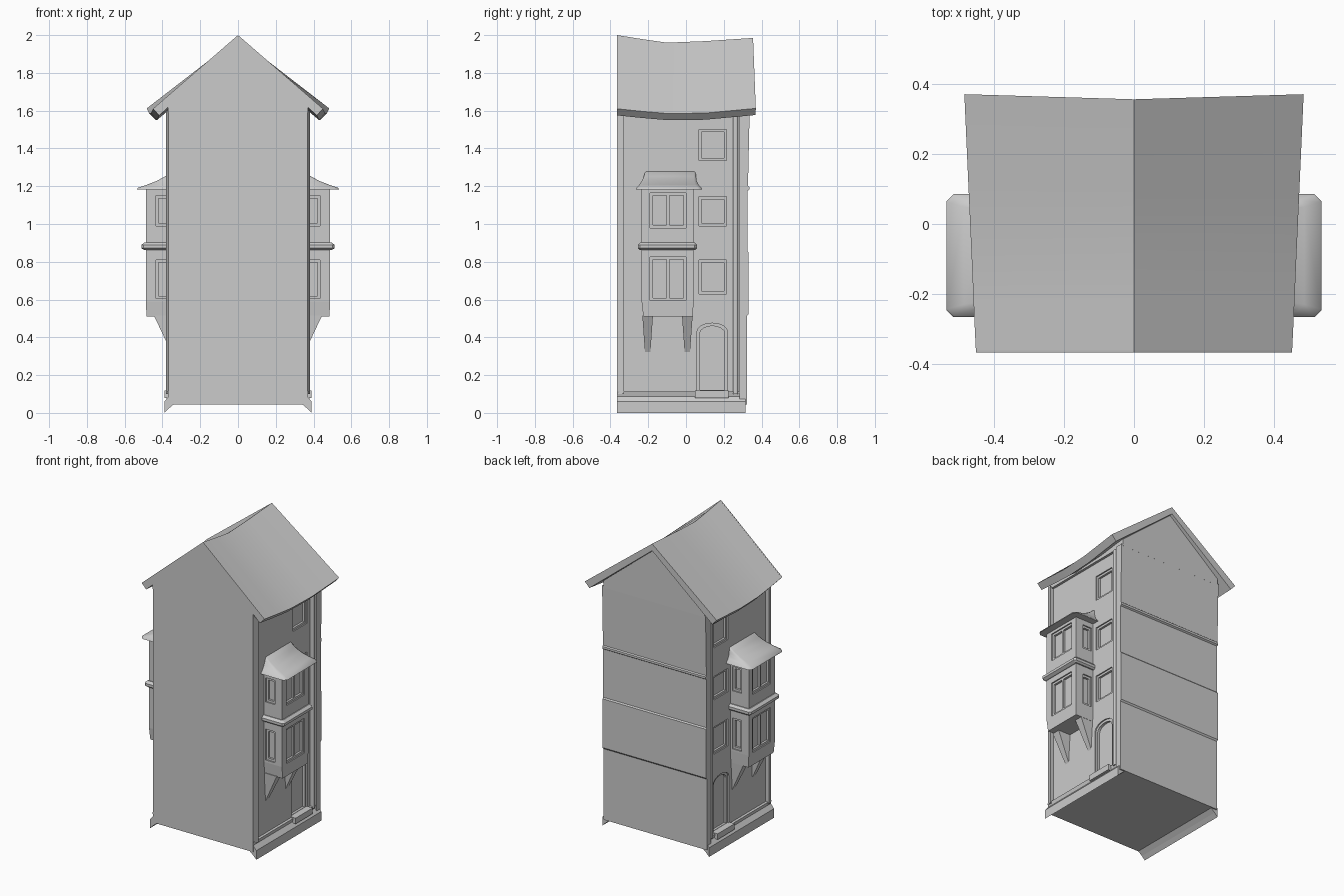
import bpy, bmesh, math

if "Cube" in bpy.data.objects:
    bpy.data.objects.remove(bpy.data.objects["Cube"])

plaster = bpy.data.materials.new("plain_grey")
plaster.use_nodes = True
plaster.diffuse_color = (0.6, 0.6, 0.6, 1)
plaster.node_tree.nodes["Principled BSDF"].inputs["Base Color"].default_value = (0.6, 0.6, 0.6, 1)


def loft(bm, rings):
    """Skin a closed solid through rings with equal point counts."""
    rows = [[bm.verts.new(p) for p in ring] for ring in rings]
    n = len(rows[0])
    for a, b in zip(rows, rows[1:]):
        for i in range(n):
            j = (i + 1) % n
            bm.faces.new((a[i], a[j], b[j], b[i]))
    bm.faces.new(rows[0][::-1])
    bm.faces.new(rows[-1])


def prism(bm, pts, axis, a, b):
    """Extrude a 2D profile along x (points y,z), y (points x,z) or z (points x,y)."""
    put = {"x": lambda p, d: (d, p[0], p[1]), "y": lambda p, d: (p[0], d, p[1]),
           "z": lambda p, d: (p[0], p[1], d)}[axis]
    loft(bm, [[put(p, d) for p in pts] for d in (a, b)])


def rect(u0, u1, v0, v1):
    return [(u0, v0), (u1, v0), (u1, v1), (u0, v1)]


def arch(u0, u1, v0, spring, rise):
    mid, half = (u0 + u1) / 2, (u1 - u0) / 2
    curve = [(mid + half * math.cos(t * math.pi / 8), spring + rise * math.sin(t * math.pi / 8))
             for t in range(9)]
    return [(u0, v0), (u1, v0)] + curve


def finish(name, bm, mirror=True, smooth=0):
    bmesh.ops.recalc_face_normals(bm, faces=bm.faces)
    me = bpy.data.meshes.new(name)
    bm.to_mesh(me)
    bm.free()
    me.materials.append(plaster)
    ob = bpy.data.objects.new(name, me)
    bpy.context.scene.collection.objects.link(ob)
    if smooth:
        for other in bpy.context.selected_objects:
            other.select_set(False)
        ob.select_set(True)
        bpy.context.view_layer.objects.active = ob
        bpy.ops.object.shade_smooth_by_angle(angle=math.radians(smooth))
    if mirror:
        mod = ob.modifiers.new("Mirror", "MIRROR")
        mod.use_mirror_merge = False
    return ob


WALL, BAY = 0.354, 0.488

# Window and door recesses: a shallow frame step and deeper panes
frames, panes = bmesh.new(), bmesh.new()


def opening(axis, face, inward, u0, u1, v0, v1, split=1, border=0.014):
    prism(frames, rect(u0, u1, v0, v1), axis, face - inward * 0.03, face + inward * 0.008)
    wide = (u1 - u0 - border * (split + 1)) / split
    for i in range(split):
        a = u0 + border + i * (wide + border)
        prism(panes, rect(a, a + wide, v0 + border, v1 - border), axis,
              face - inward * 0.03, face + inward * 0.022)


for v0, v1 in ((0.63, 0.81), (0.99, 1.145), (1.335, 1.5)):
    opening("x", WALL, -1, 0.068, 0.215, v0, v1)
for v0, v1 in ((0.595, 0.825), (0.98, 1.165)):
    opening("x", BAY, -1, -0.19, 0.0, v0, v1, split=2)
    for face, inward in ((-0.235, 1), (0.04, -1)):
        opening("y", face, inward, 0.367, 0.435, v0 + 0.01, v1 - 0.015)
prism(frames, arch(0.058, 0.22, 0.11, 0.43, 0.045), "x", WALL - 0.008, 0.41)
prism(panes, arch(0.073, 0.205, 0.12, 0.42, 0.04), "x", WALL - 0.024, 0.41)

cutters = [finish("frame_cutter", frames), finish("pane_cutter", panes)]
for c in cutters:
    c.hide_render = True
    c.hide_viewport = True
    c.display_type = "WIRE"


def carve(ob):
    for c in cutters:
        mod = ob.modifiers.new(c.name, "BOOLEAN")
        mod.operation = "DIFFERENCE"
        mod.solver = "EXACT"
        mod.object = c


# House body
bm = bmesh.new()
prism(bm, rect(-0.364, 0.3, 0.045, 1.6), "x", -WALL, WALL)
carve(finish("house_body", bm, mirror=False))

# Stepped back wall, wider than the body so that it forms the rear corners
bm = bmesh.new()
steps = [(0.324, 0.045), (0.324, 0.515), (0.332, 0.525), (0.332, 0.848), (0.325, 0.856),
         (0.325, 1.175), (0.335, 1.182), (0.335, 1.196), (0.328, 1.202), (0.337, 1.6)]
prism(bm, [(0.282, 1.6), (0.282, 0.045)] + steps, "x", -0.379, 0.379)
finish("back_wall", bm, mirror=False)

# Gable filling the space below the roof
bm = bmesh.new()
loft(bm, [[(-0.37, y, 1.59), (0.37, y, 1.59), (0.37, y, side), (0, y, peak), (-0.37, y, side)]
          for y, side, peak in ((-0.364, 1.63, 1.95), (-0.1, 1.597, 1.912), (0.337, 1.635, 1.936))])
finish("gable", bm, mirror=False)

# Flat facade that covers the roof ends at the front
bm = bmesh.new()
half = [(0.368, 0.045), (0.368, 1.62), (0.417, 1.575), (0.45, 1.61)]
prism(bm, half + [(0, 2.0)] + [(-x, z) for x, z in reversed(half)], "y", -0.366, -0.36)
finish("front_facade", bm, mirror=False)

# Sagging roof slab
bm = bmesh.new()
rings = []
for y, ridge, eave, ex in ((-0.365, 2.0, 1.61, 0.45), (-0.24, 1.98, 1.597, 0.456),
                           (-0.1, 1.96, 1.585, 0.462), (0.1, 1.968, 1.587, 0.471),
                           (0.355, 1.985, 1.612, 0.483)):
    sect = [(-ex, eave), (0, ridge), (ex, eave),
            (ex - 0.033, eave - 0.035), (0, ridge - 0.046), (0.033 - ex, eave - 0.035)]
    skew = 0.03 if y > 0.3 else 0
    rings.append([(x, y + skew * abs(x), z) for x, z in sect])
loft(bm, rings)
finish("roof", bm, mirror=False, smooth=30)

# Flared plinth along each side
bm = bmesh.new()
prism(bm, [(0.34, 0.045), (0.368, 0.022), (0.39, 0), (0.39, 0.06), (0.366, 0.088), (0.372, 0.112),
           (0.34, 0.112)], "y", -0.365, 0.315)
finish("plinth", bm)

# Splayed front corner trims
bm = bmesh.new()
prism(bm, [(0.34, -0.365), (0.368, -0.365), (0.38, -0.328), (0.34, -0.328)], "z", 0.1, 1.6)
finish("front_corner_trim", bm)

# Drainpipe beside the rear corner
bm = bmesh.new()
prism(bm, rect(0.25, 0.274, 0.1, 1.59), "x", 0.34, 0.378)
bmesh.ops.bevel(bm, geom=[e for e in bm.edges if abs(e.verts[0].co.z - e.verts[1].co.z) > 1],
                offset=0.008, segments=3, affect="EDGES", profile=0.5)
finish("drainpipe", bm)

# Doorstep
bm = bmesh.new()
prism(bm, rect(0.047, 0.225, 0.08, 0.118), "x", 0.34, 0.39)
finish("doorstep", bm)


def bay_ring(x, y0, y1, z, cut=0.0):
    """Plan outline of the bay, with its two outer corners clipped if wanted."""
    if not cut:
        return [(0.34, y0, z), (x, y0, z), (x, y1, z), (0.34, y1, z)]
    return [(0.34, y0, z), (x - cut, y0, z), (x, y0 + cut, z),
            (x, y1 - cut, z), (x - cut, y1, z), (0.34, y1, z)]


# Two-storey bay
bm = bmesh.new()
loft(bm, [bay_ring(0.484, -0.226, 0.036, 0.51), bay_ring(BAY, -0.235, 0.04, 0.59),
          bay_ring(BAY, -0.235, 0.04, 1.19)])
carve(finish("bay", bm))

bm = bmesh.new()
loft(bm, [bay_ring(0.496, -0.243, 0.048, 0.862, 0.006), bay_ring(0.512, -0.255, 0.058, 0.872, 0.012),
          bay_ring(0.512, -0.255, 0.058, 0.889, 0.012), bay_ring(0.494, -0.24, 0.046, 0.903, 0.006)])
finish("bay_cornice", bm)

bm = bmesh.new()
loft(bm, [bay_ring(0.534, -0.265, 0.085, 1.183, 0.02), bay_ring(0.531, -0.262, 0.082, 1.191, 0.02),
          bay_ring(0.485, -0.247, 0.067, 1.207, 0.018), bay_ring(0.43, -0.234, 0.057, 1.228, 0.014),
          bay_ring(0.385, -0.223, 0.053, 1.253, 0.01), bay_ring(0.35, -0.216, 0.05, 1.28, 0.005)])
finish("bay_roof", bm, smooth=60)

# Tapered brackets below the bay
bm = bmesh.new()
for y in (-0.203, 0.007):
    loft(bm, [[(0.335, y - w, z), (x, y - w, z), (x, y + w, z), (0.335, y + w, z)]
              for x, w, z in ((0.35, 0.014, 0.315), (0.445, 0.028, 0.515))])
finish("bay_bracket", bm)
